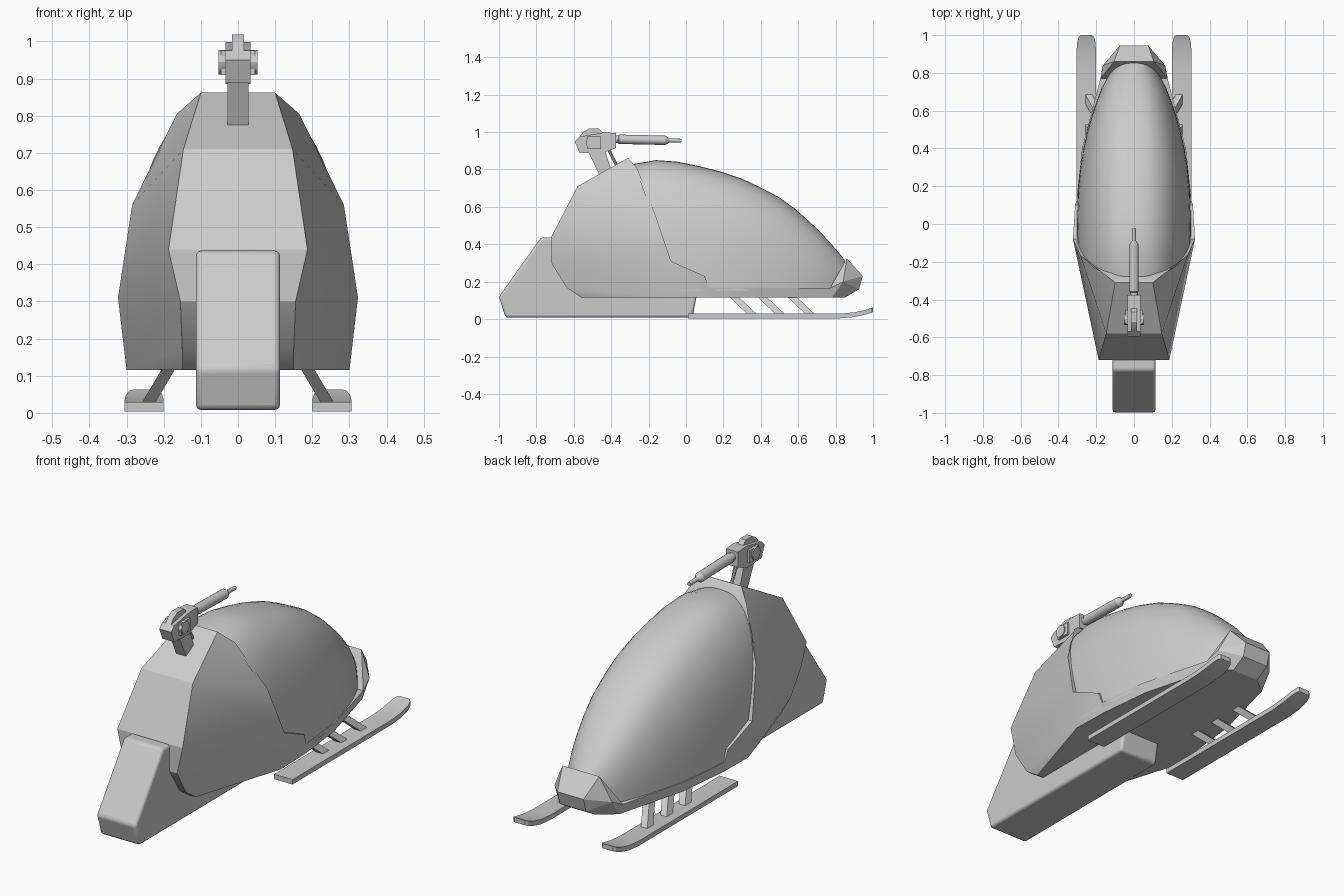
import bpy, bmesh, math
from mathutils import Vector

if "Cube" in bpy.data.objects:
    bpy.data.objects.remove(bpy.data.objects["Cube"])


def finish(name, bm, bevel=0, angle=30):
    bmesh.ops.recalc_face_normals(bm, faces=bm.faces)
    mesh = bpy.data.meshes.new(name)
    bm.to_mesh(mesh)
    bm.free()
    ob = bpy.data.objects.new(name, mesh)
    bpy.context.collection.objects.link(ob)
    bpy.ops.object.select_all(action='DESELECT')
    bpy.context.view_layer.objects.active = ob
    ob.select_set(True)
    bpy.ops.object.shade_smooth_by_angle(angle=math.radians(angle))
    if bevel:
        m = ob.modifiers.new("bevel", 'BEVEL')
        m.width, m.segments = bevel, 3
    return ob


def side_extrude(name, profile, x0, x1, bevel=0):
    """Extrude a (y, z) side profile from x0 to x1."""
    bm = bmesh.new()
    a = [bm.verts.new((x0, y, z)) for y, z in profile]
    b = [bm.verts.new((x1, y, z)) for y, z in profile]
    bm.faces.new(a)
    bm.faces.new(b[::-1])
    for i in range(len(a)):
        j = (i + 1) % len(a)
        bm.faces.new((a[i], a[j], b[j], b[i]))
    return finish(name, bm, bevel)


def turned(name, start, end, stations, seg=16):
    """Round bar from start to end; stations are (distance fraction, radius)."""
    start, end = Vector(start), Vector(end)
    q = (end - start).to_track_quat('Z', 'Y')
    bm = bmesh.new()
    rings = []
    for f, r in stations:
        c = start.lerp(end, f)
        rings.append([bm.verts.new(c + q @ Vector((r * math.cos(t), r * math.sin(t), 0)))
                      for t in (2 * math.pi * k / seg for k in range(seg))])
    for a, b in zip(rings, rings[1:]):
        for k in range(seg):
            n = (k + 1) % seg
            bm.faces.new((a[k], a[n], b[n], b[k]))
    bm.faces.new(rings[0])
    bm.faces.new(rings[-1])
    return finish(name, bm)


# Hull: half outline points, mirrored, with side panels and centre strips
P = {
    'peak': (.10, -.31, .862), 'back1': (.147, -.58, .71), 'back2': (.187, -.72, .44),
    'back3': (.155, -.72, .30), 'back4': (.15, -.64, .17), 'back5': (.15, -.56, .115),
    'rim1': (.165, -.26, .805), 'rim2': (.285, -.165, .56), 'rim3': (.323, -.08, .31),
    'sill1': (.312, .10, .23), 'sill2': (.305, .12, .17), 'sill3': (.275, .40, .168),
    'sill4': (.178, .77, .165), 'keel0': (.30, -.08, .115), 'keel1': (.295, .12, .115),
    'keel2': (.265, .40, .115), 'keel3': (.165, .78, .115), 'cheek': (.165, .84, .20),
    'nose0': (.105, .86, .325), 'nose1': (.075, .945, .23), 'nose2': (.075, .925, .16),
    'nose3': (.075, .85, .115)}
panels = ["peak rim1 rim2 back1", "back1 rim2 rim3 back2", "back2 rim3 back3",
          "back3 rim3 keel0 back4", "back4 keel0 back5", "rim3 sill1 keel1 keel0",
          "sill1 sill2 keel1", "sill2 sill3 keel2 keel1", "sill3 sill4 keel3 keel2",
          "sill4 nose0 cheek", "cheek nose0 nose1", "cheek nose1 nose2",
          "cheek nose2 nose3 keel3", "cheek keel3 sill4"]
spine = ("peak back1 back2 back3 back4 back5 keel0 keel1 keel2 keel3 nose3 nose2 nose1 "
         "nose0 sill4 sill3 sill2 sill1 rim3 rim2 rim1 peak").split()
bm = bmesh.new()
R = {k: bm.verts.new(p) for k, p in P.items()}
L = {k: bm.verts.new((-p[0], p[1], p[2])) for k, p in P.items()}
for names in panels:
    for S in (R, L):
        bm.faces.new([S[n] for n in names.split()])
for a, b in zip(spine, spine[1:]):
    bm.faces.new((R[a], R[b], L[b], L[a]))
finish("hull", bm, angle=24)

# Canopy: lofted rounded arches, trimmed along the sloping rim
arches = [(-.36, .285, .79), (-.28, .295, .83), (-.16, .302, .85), (-.05, .304, .842),
          (.06, .302, .82), (.18, .297, .79), (.30, .285, .75), (.40, .268, .703),
          (.50, .245, .65), (.58, .222, .592), (.65, .198, .53), (.71, .174, .475),
          (.77, .145, .41), (.82, .112, .352), (.86, .08, .30)]
bm = bmesh.new()
rows = []
for y, w, top in arches:
    row = []
    for k in range(33):
        t = math.pi * k / 32
        c, s = math.cos(t), math.sin(t)
        e = 2 / 2.5
        row.append(bm.verts.new((w * math.copysign(abs(c) ** e, c), y,
                                 .15 + (top - .15) * abs(s) ** e)))
    rows.append(row)
for a, b in zip(rows, rows[1:]):
    for k in range(32):
        bm.faces.new((a[k], a[k + 1], b[k + 1], b[k]))
bmesh.ops.bisect_plane(bm, geom=bm.verts[:] + bm.edges[:] + bm.faces[:],
                       plane_co=(0, -.09, .31), plane_no=(0, .495, .18), clear_inner=True)
finish("canopy", bm, angle=40)

# Track housing under the tail
side_extrude("track_housing", [(-1, .12), (-.965, .008), (.035, .008), (.06, .14), (-.5, .2),
                               (-.68, .437), (-.775, .437)], -.113, .113, .014)

# Skis with curled tips, and their slanted struts
for s, side in ((1, "right"), (-1, "left")):
    bm = bmesh.new()
    strip = [(.01, .0525, .004), (.82, .0525, .004), (.90, .0525, .011),
             (.96, .049, .024), (.99, .041, .034), (1.0, .03, .038)]
    rings = []
    for y, w, z in strip:
        rings.append([bm.verts.new((s * .2525 + dx, y, z + dz)) for dx, dz in
                      ((-w, 0), (w, 0), (w, .025), (-w, .025))])
    for a, b in zip(rings, rings[1:]):
        for k in range(4):
            n = (k + 1) % 4
            bm.faces.new((a[k], a[n], b[n], b[k]))
    bm.faces.new(rings[0])
    bm.faces.new(rings[-1])
    finish(side + "_ski", bm)
    for i, y in enumerate((.36, .51, .67)):
        bm = bmesh.new()
        ends = []
        for x, yy, z in ((.245, y, .02), (.18, y - .115, .13)):
            ends.append([bm.verts.new((s * (x + dx), yy + dy, z)) for dx, dy in
                         ((-.018, -.025), (.018, -.025), (.018, .025), (-.018, .025))])
        for k in range(4):
            n = (k + 1) % 4
            bm.faces.new((ends[0][k], ends[0][n], ends[1][n], ends[1][k]))
        bm.faces.new(ends[0])
        bm.faces.new(ends[1])
        finish(f"{side}_ski_strut_{i + 1}", bm)

# Roof gun: post, brace, cradle, receiver, pivot and barrel
side_extrude("gun_post", [(-.53, .91), (-.465, .775), (-.40, .80), (-.44, .92)], -.028, .028)
turned("gun_brace", (0, -.42, .92), (0, -.37, .82), [(0, .008), (1, .008)], 8)
side_extrude("gun_receiver", [(-.595, .95), (-.57, .89), (-.45, .885), (-.375, .915),
                              (-.375, .995), (-.44, .998), (-.57, .975)], -.034, .034)
side_extrude("gun_sight_ridge", [(-.59, .95), (-.55, 1.0), (-.52, 1.018), (-.465, 1.018),
                                 (-.44, .99), (-.44, .95)], -.016, .016)
side_extrude("gun_cradle", [(-.53, .91), (-.455, .91), (-.455, .975), (-.53, .975)],
             -.046, .046)
turned("gun_pivot", (-.052, -.503, .944), (.052, -.503, .944), [(0, .033), (1, .033)], 12)
turned("gun_barrel", (0, -.38, .962), (0, -.025, .954),
       [(0, .021), (.05, .021), (.06, .025), (.76, .025), (.82, .011), (1, .01)])
